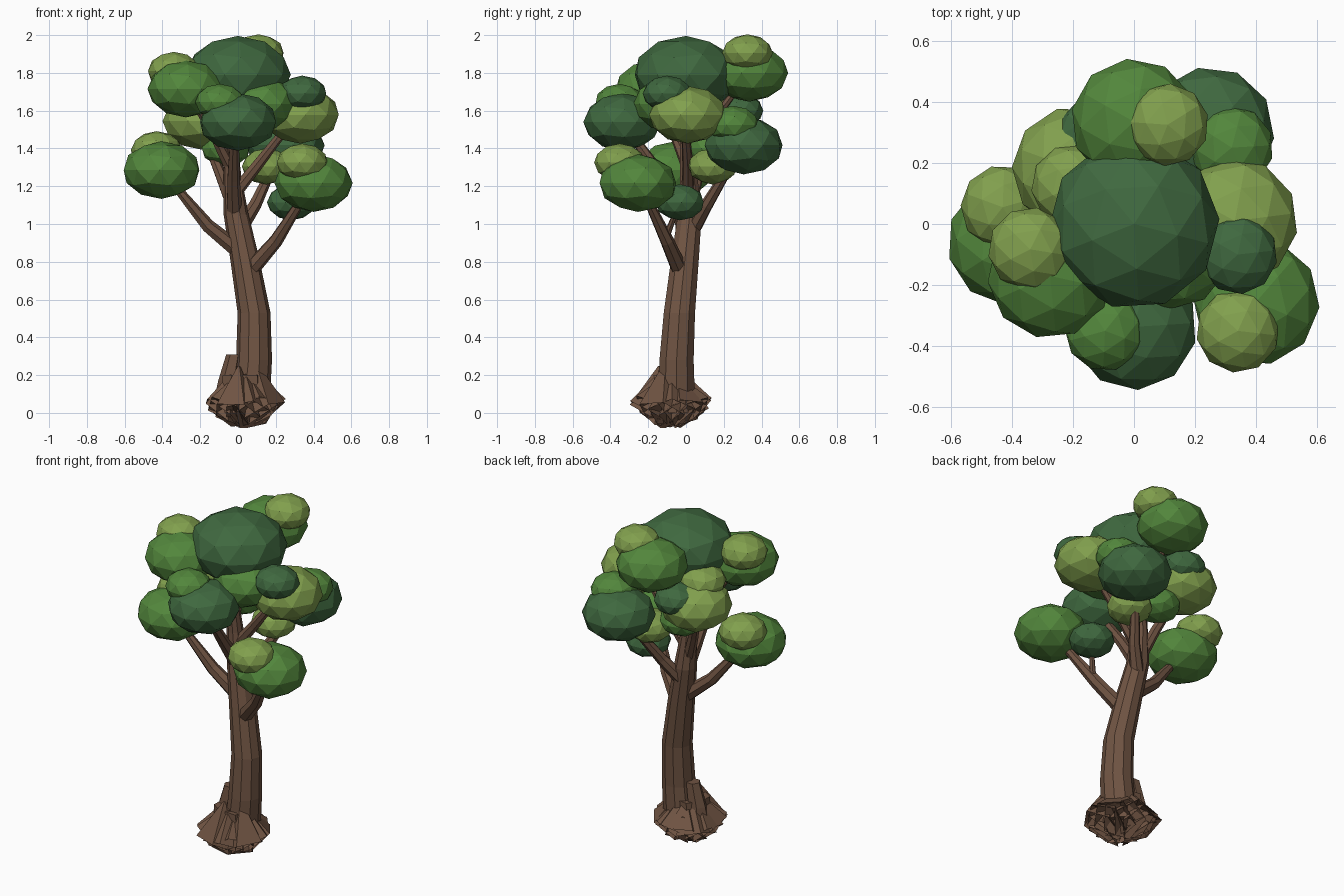
import bpy, bmesh, math, random
from mathutils import Vector, Matrix

random.seed(4)


def material(name, rgb):
    m = bpy.data.materials.new(name)
    m.diffuse_color = (*rgb, 1)
    return m


BARK = material("bark", (0.16, 0.088, 0.055))
GREENS = {
    "dark": material("leaf_dark", (0.05, 0.14, 0.05)),
    "mid": material("leaf_mid", (0.085, 0.24, 0.045)),
    "light": material("leaf_light", (0.22, 0.35, 0.075)),
}


def finish(name, bm, mat):
    bmesh.ops.recalc_face_normals(bm, faces=bm.faces)
    me = bpy.data.meshes.new(name)
    bm.to_mesh(me)
    bm.free()
    me.materials.append(mat)
    ob = bpy.data.objects.new(name, me)
    bpy.context.collection.objects.link(ob)


def tube(name, path, sides, flat=False):
    """Faceted tapered tube through (x, y, z, radius) points."""
    bm = bmesh.new()
    pts = [Vector(p[:3]) for p in path]
    rings = []
    for i, p in enumerate(pts):
        d = pts[min(i + 1, len(pts) - 1)] - pts[max(i - 1, 0)]
        if flat:
            d = Vector((0, 0, 1))
        q = Vector((0, 0, 1)).rotation_difference(d)
        r = path[i][3]
        rings.append([bm.verts.new(p + q @ Vector((r * math.cos(a), r * math.sin(a), 0)))
                      for a in (2 * math.pi * k / sides for k in range(sides))])
    for a, b in zip(rings, rings[1:]):
        for k in range(sides):
            j = (k + 1) % sides
            bm.faces.new((a[k], a[j], b[j], b[k]))
    bm.faces.new(rings[0])
    bm.faces.new(rings[-1])
    finish(name, bm, BARK)


# Leaning trunk
tube("trunk", [(0.06, -0.05, 0, 0.105), (0.085, -0.05, 0.28, 0.095), (0.085, -0.035, 0.53, 0.087),
               (0.035, -0.005, 0.82, 0.077), (-0.01, 0.02, 1.05, 0.066), (-0.03, 0.015, 1.25, 0.048),
               (-0.04, 0.0, 1.45, 0.035), (0, 0, 1.75, 0.02)], 10, flat=True)

# Branches reaching into the leaf clumps
BRANCHES = {
    "left": [(0.0, 0.0, 0.86, .045), (-0.16, -0.02, 0.99, .037), (-0.30, -0.05, 1.16, .025), (-0.38, -0.06, 1.27, .018)],
    "front_right": [(0.06, -0.03, 0.75, .045), (0.20, -0.10, 0.91, .037), (0.32, -0.19, 1.10, .025), (0.39, -0.25, 1.2, .018)],
    "back_right": [(0.0, 0.03, 0.96, .042), (0.09, 0.11, 1.10, .034), (0.16, 0.20, 1.25, .026), (0.24, 0.30, 1.4, .018)],
    "front": [(-0.02, -0.01, 1.08, .042), (-0.025, -0.12, 1.24, .034), (-0.02, -0.25, 1.42, .026), (0, -0.33, 1.52, .018)],
    "right": [(-0.02, 0.01, 1.16, .036), (0.10, 0.01, 1.31, .03), (0.21, 0.0, 1.45, .024), (0.32, 0.01, 1.56, .016)],
    "back_left": [(-0.03, 0.02, 1.10, .036), (-0.10, 0.07, 1.28, .03), (-0.19, 0.16, 1.5, .02)],
    "upper_left": [(-0.04, 0.01, 1.30, .034), (-0.14, -0.07, 1.50, .026), (-0.27, -0.17, 1.70, .016)],
    "upper_back": [(-0.03, 0.01, 1.36, .032), (-0.01, 0.15, 1.56, .024), (0, 0.32, 1.78, .014)],
    "low_twig": [(0.21, -0.11, 0.92, .02), (0.25, -0.07, 1.02, .015), (0.28, -0.04, 1.11, .01)],
}
for name, path in BRANCHES.items():
    tube("branch_" + name, path, 7)

# Root flare: lumpy bulb and leaning spikes
bm = bmesh.new()
bmesh.ops.create_cone(bm, cap_ends=True, segments=10, radius1=0.125, radius2=0.11, depth=0.2,
                      matrix=Matrix.Translation((0.025, -0.07, 0.1)))
for v in bm.verts:
    v.co.x += random.uniform(-.02, .02)
    v.co.y += random.uniform(-.02, .02)
finish("root_bulb", bm, BARK)

for i in range(13):
    a = 2 * math.pi * i / 13
    out = Vector((math.cos(a), math.sin(a), 0))
    c = Vector((0.03, -0.075, 0))
    reach = random.uniform(0.135, 0.165)
    foot = c + out * reach
    top = c + out * 0.07
    h = random.uniform(0.17, 0.27)
    tube("root_%d" % i, [(*(c + out * 0.08), 0.02, 0.03), (foot.x, foot.y, random.uniform(.07, .11), 0.02),
                         (*(c + out * 0.115), 0.13, 0.026), (top.x, top.y, h, 0.008)], 5)
tube("root_stump", [(-0.06, -0.04, 0.05, 0.07), (-0.05, -0.04, 0.17, 0.055), (-0.02, -0.04, 0.31, 0.042)], 6, flat=True)

# Leaf clumps: x, y, z, radius, colour
CLUMPS = [
    (0, 0, 1.79, .28, "dark"), (0, .335, 1.80, .207, "mid"), (.11, .325, 1.905, .135, "light"),
    (-.275, -.17, 1.715, .205, "mid"), (-.34, -.083, 1.81, .138, "light"),
    (0, -.337, 1.54, .207, "dark"), (-.095, -.35, 1.645, .132, "mid"),
    (.33, .01, 1.578, .207, "light"), (.34, -.10, 1.69, .13, "dark"), (.12, -.08, 1.635, .2, "mid"),
    (-.405, -.06, 1.285, .207, "mid"), (-.43, .055, 1.39, .138, "light"),
    (.40, -.255, 1.217, .208, "mid"), (.34, -.35, 1.325, .137, "light"),
    (.283, -.033, 1.115, .13, "dark"), (.25, .305, 1.417, .21, "dark"), (.32, .25, 1.525, .137, "mid"),
    (-.195, .18, 1.545, .205, "light"), (-.20, .125, 1.67, .137, "light"), (-.13, .28, 1.60, .13, "dark"),
    (.15, .14, 1.305, .13, "light"), (-.065, .13, 1.40, .13, "mid"),
]
for i, (x, y, z, r, colour) in enumerate(CLUMPS):
    bm = bmesh.new()
    bmesh.ops.create_icosphere(bm, subdivisions=2, radius=1)
    spin = Matrix.Rotation(random.uniform(0, 6.28), 4, 'Z')
    bm.transform(Matrix.Translation((x, y, z)) @ Matrix.Diagonal((r, r, r * 0.735, 1)) @ spin)
    finish("leaf_clump_%d" % i, bm, GREENS[colour])
